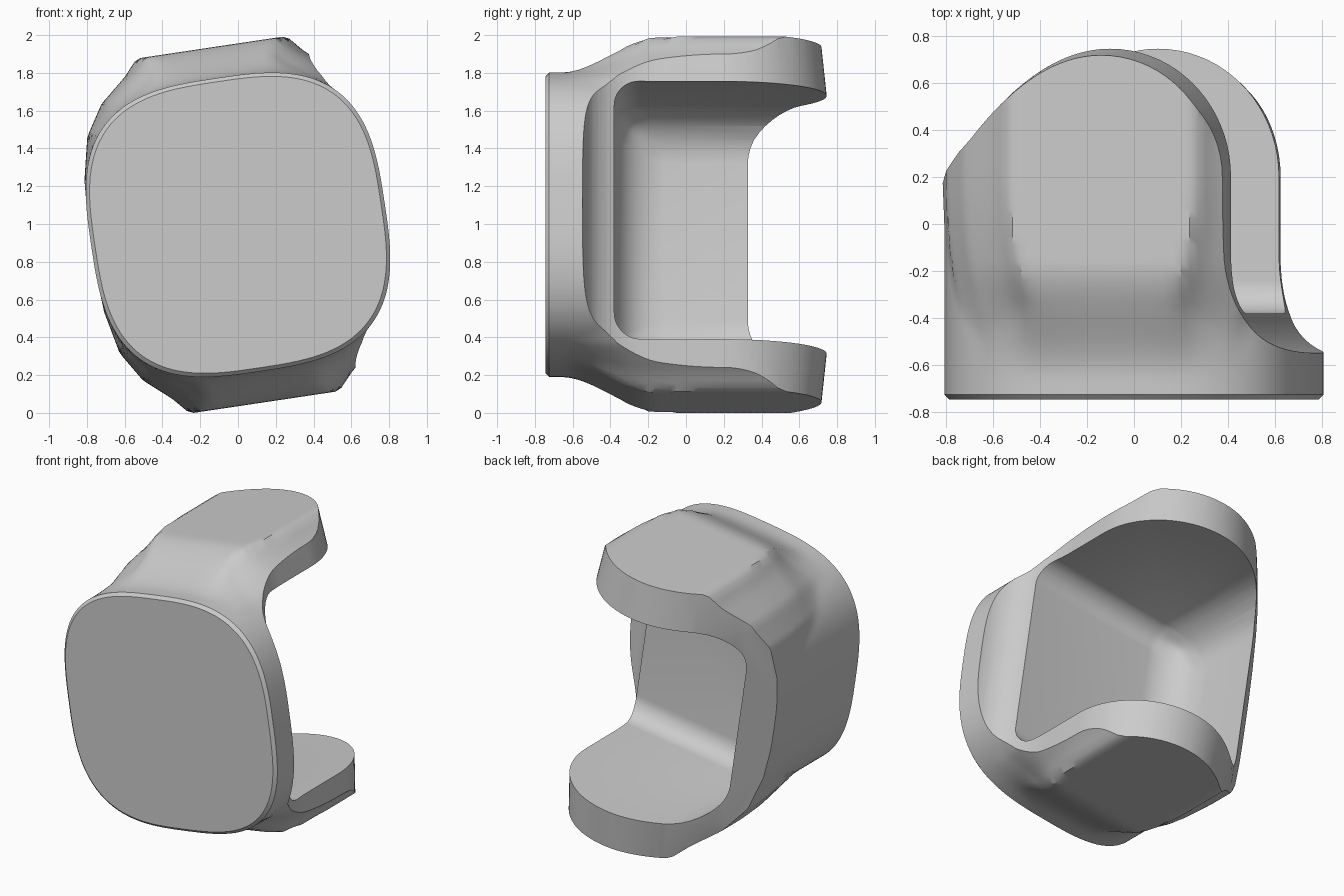
import bpy, bmesh, math
from mathutils import Matrix, Vector
from mathutils.geometry import interpolate_bezier

cube = bpy.data.objects.get("Cube")
if cube:
    bpy.data.objects.remove(cube)

TILT = math.radians(-8.5)
HALF = 0.785

grey = bpy.data.materials.new("plain grey")
grey.use_nodes = True
grey.diffuse_color = (0.6, 0.6, 0.6, 1)
grey.node_tree.nodes["Principled BSDF"].inputs["Base Color"].default_value = (0.6, 0.6, 0.6, 1)


def make_object(name, bm):
    bmesh.ops.recalc_face_normals(bm, faces=bm.faces)
    mesh = bpy.data.meshes.new(name)
    bm.to_mesh(mesh)
    bm.free()
    obj = bpy.data.objects.new(name, mesh)
    bpy.context.collection.objects.link(obj)
    mesh.materials.append(grey)
    return obj


def loft(name, rings):
    """Skin a list of closed rings and cap both ends."""
    bm = bmesh.new()
    loops = [[bm.verts.new(p) for p in ring] for ring in rings]
    n = len(loops[0])
    for a, b in zip(loops, loops[1:]):
        for i in range(n):
            j = (i + 1) % n
            bm.faces.new((a[i], a[j], b[j], b[i]))
    bm.faces.new(loops[0])
    bm.faces.new(loops[-1])
    return make_object(name, bm)


# Outer shell: squircle front growing into raised bosses above and below
SHOULDER = [(0, .95), (.4, .95), (.48, .86), (.62, .74), (.72, .58), (.77, .35), (HALF, 0)]


def shoulder_height(u):
    for (u0, h0), (u1, h1) in zip(SHOULDER, SHOULDER[1:]):
        if u <= u1:
            return h0 + (h1 - h0) * (u - u0) / (u1 - u0)
    return 0


def section(y, scale=1.0, steps=128):
    t = min(max((y + .66) / .5, 0), 1)
    blend = t * t * (3 - 2 * t)
    ring = []
    for i in range(steps):
        a = 2 * math.pi * i / steps
        c, s = math.cos(a), math.sin(a)
        u = math.copysign(abs(c) ** (2 / 3), c) * HALF
        w = abs(s) ** (2 / 3) * HALF
        if i % (steps // 2) == 0:
            w = 0
        else:
            reach = math.hypot(u, 0.5 * min(y - .2, 0))
            raised = max(shoulder_height(min(reach, abs(u) + .1)), w)
            w += (raised - w) * blend
        ring.append((u * scale, y, math.copysign(w, s) * scale))
    return ring


stations = [-.725 + 1.725 * i / 46 for i in range(47)]
bracket = loft("clevis_bracket", [section(-.745, .975)] + [section(y) for y in stations])

# Plan outline: round ears, open right side, closed left side
curves = [
    [(.8, -.55), (.62, -.53), (.52, -.4), (.52, -.12)],
    [(.52, .2), (.52, .5), (.29, .745), (0, .745)],
    [(0, .745), (-.25, .745), (-.45, .55), (-.6, .36)],
]
outline = [Vector((1.2, -.56))]
for k in curves:
    for p in interpolate_bezier(*[Vector(q) for q in k], 20):
        if (p.xy - outline[-1]).length > 1e-4:
            outline.append(p.xy)
outline += [Vector(p) for p in ((-1.2, -.3), (-1.2, -1.2), (1.2, -1.2))]


def plan_ring(w, scale):
    return [(p.x * scale, .2 + (p.y - .2) * scale, w) for p in outline]


plan_cutter = loft("plan_cutter", [plan_ring(-1.1, .92), plan_ring(-.69, 1),
                                   plan_ring(.69, 1), plan_ring(1.1, .92)])

# Rounded cavity between the ears
bm = bmesh.new()
bmesh.ops.create_cube(bm, size=1)
lo, hi = Vector((-.63, -.38, -.69)), Vector((2, 2, .69))
for v in bm.verts:
    v.co = Vector(hi[i] if v.co[i] > 0 else lo[i] for i in range(3))
weight = bm.edges.layers.float.new("bevel_weight_edge")
for e in bm.edges:
    mid = (e.verts[0].co + e.verts[1].co) / 2
    left, front = abs(mid.x - lo.x) < .01, abs(mid.y - lo.y) < .01
    if left:
        e[weight] = 1 if front or mid.y < 1.9 else 0
    elif front and mid.x < 1.9:
        e[weight] = .5
cavity_cutter = make_object("cavity_cutter", bm)
bevel = cavity_cutter.modifiers.new("rounding", 'BEVEL')
bevel.limit_method = 'WEIGHT'
bevel.width = .27
bevel.segments = 10

for cutter, operation in ((plan_cutter, 'INTERSECT'), (cavity_cutter, 'DIFFERENCE')):
    cut = bracket.modifiers.new(cutter.name, 'BOOLEAN')
    cut.operation = operation
    cut.object = cutter
    cut.solver = 'EXACT'
    cutter.hide_render = True

# Bake the cuts, then tilt the bracket and stand it on the ground
bpy.context.view_layer.update()
baked = bpy.data.meshes.new_from_object(bracket.evaluated_get(bpy.context.evaluated_depsgraph_get()))
bracket.modifiers.clear()
bracket.data = baked
for cutter in (plan_cutter, cavity_cutter):
    bpy.data.objects.remove(cutter)
baked.transform(Matrix.Rotation(TILT, 4, 'Y'))
baked.transform(Matrix.Translation((0, 0, -min(v.co.z for v in baked.vertices))))

bpy.ops.object.select_all(action='DESELECT')
bracket.select_set(True)
bpy.context.view_layer.objects.active = bracket
bpy.ops.object.shade_smooth_by_angle(angle=math.radians(32))
